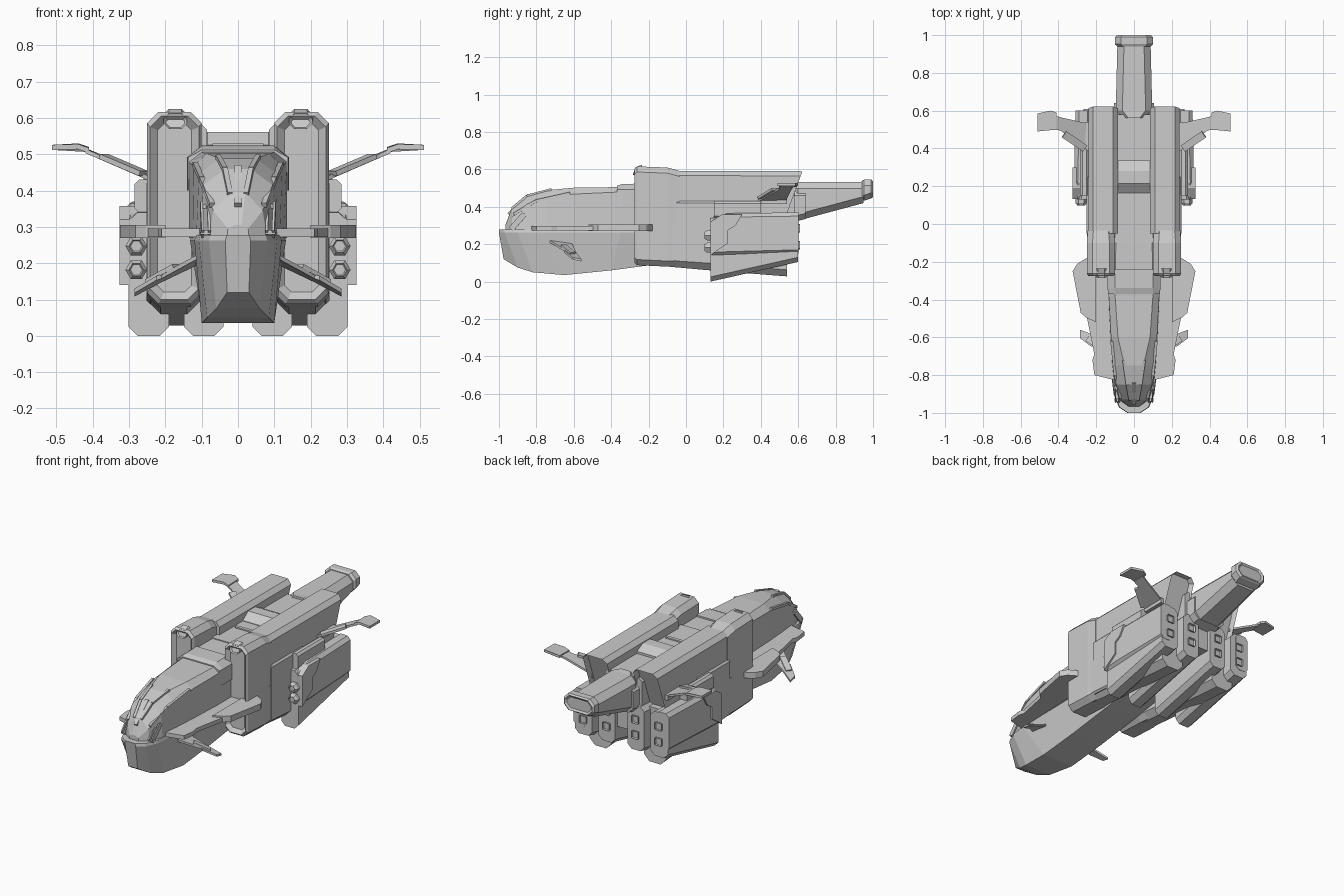
import bpy, bmesh
from mathutils import Vector


def finish(name, bm, mirror):
    bmesh.ops.recalc_face_normals(bm, faces=bm.faces)
    me = bpy.data.meshes.new(name)
    bm.to_mesh(me)
    bm.free()
    ob = bpy.data.objects.new(name, me)
    bpy.context.collection.objects.link(ob)
    if mirror:
        ob.modifiers.new("Mirror", 'MIRROR').use_mirror_merge = False
    return ob


def loft(name, rings, mirror=False, inset=None):
    """Skin closed rings; inset = (which cap, thickness, depth)."""
    bm = bmesh.new()
    vs = [[bm.verts.new(p) for p in r] for r in rings]
    n = len(rings[0])
    for a, b in zip(vs, vs[1:]):
        for i in range(n):
            j = (i + 1) % n
            bm.faces.new((a[i], a[j], b[j], b[i]))
    caps = [bm.faces.new(vs[0]), bm.faces.new(vs[-1])]
    bmesh.ops.recalc_face_normals(bm, faces=bm.faces)
    if inset:
        face = caps[inset[0]]
        bmesh.ops.inset_region(bm, faces=[face], thickness=inset[1])
        move = -face.normal * inset[2]
        for v in face.verts:
            v.co += move
    return finish(name, bm, mirror)


def octo(x0, x1, z0, z1, c, yb, yt=None, cz=None):
    """Chamfered rectangle ring; y runs from yb at the bottom to yt at the top."""
    yt = yb if yt is None else yt
    cz = c if cz is None else cz
    pts = [(x0 + c, z0), (x1 - c, z0), (x1, z0 + cz), (x1, z1 - cz),
           (x1 - c, z1), (x0 + c, z1), (x0, z1 - cz), (x0, z0 + cz)]
    return [(x, yb + (yt - yb) * (z - z0) / (z1 - z0), z) for x, z in pts]


def sym(half):
    return half + [(-x, y, z) for x, y, z in reversed(half)]


def plate(name, top, thick, mirror=True):
    """Thin slab from an outline."""
    return loft(name, [top, [(x, y, z - thick) for x, y, z in top]], mirror)


def beam(name, a, b, w, h, mirror=True):
    a, b = Vector(a), Vector(b)
    d = (b - a).normalized()
    s = d.cross(Vector((0, 0, 1))).normalized() * w / 2
    u = s.cross(d).normalized() * h / 2
    return loft(name, [[p + s + u, p - s + u, p - s - u, p + s - u] for p in (a, b)], mirror)


# lower hull: top edge y, half width, bottom edge y, half width, bottom z
low = [(-1.0, .035, -.975, .03, .12), (-.97, .08, -.90, .06, .075),
       (-.90, .108, -.82, .085, .05), (-.80, .12, -.65, .10, .035),
       (-.35, .132, -.40, .10, .06), (-.10, .13, -.10, .10, .10),
       (.55, .12, .50, .10, .20)]
loft("lower_hull", [sym([(wb, yb, zb), (wt, yt, .262), (wt - .004, yt, .278)])
                    for yt, wt, yb, wb, zb in low])

# upper hull: y, base width, shoulder width and z, top width and z
up = [(-.965, .03, .028, .295, .01, .305), (-.93, .08, .068, .345, .02, .395),
      (-.85, .105, .095, .415, .035, .46), (-.75, .115, .108, .445, .05, .488),
      (-.60, .125, .122, .468, .085, .502), (-.38, .135, .134, .478, .10, .505),
      (-.27, .135, .135, .485, .10, .515), (.10, .11, .11, .49, .09, .52)]
loft("upper_hull", [sym([(b, y, .27), (s, y, zs), (t, y, zt)]) for y, b, s, zs, t, zt in up])

# canopy frame and intake frames on the nose
beam("canopy_centre_rib", (0, -.95, .36), (0, -.84, .465), .02, .015, False)
for i, (a, b) in enumerate([((.022, -.93, .39), (.036, -.85, .458)),
                            ((.036, -.85, .458), (.055, -.72, .492)),
                            ((.072, -.92, .36), (.10, -.80, .432)),
                            ((.10, -.80, .432), (.118, -.62, .472))]):
    beam("canopy_rib_%d" % i, a, b, .014, .014)
for dx in (-.009, .009):
    beam("nose_intake_rail", (.088 + dx, -.935, .28), (.092 + dx, -.865, .36), .007, .03)
for y, z in ((-.93, .285), (-.868, .357)):
    beam("nose_intake_end", (.076, y, z), (.103, y, z), .02, .012)
# raised collar behind the cockpit
loft("cockpit_collar", [sym([(w, y, .40), (w, y, .492), (.10, y, z)])
                        for w, y, z in ((.137, -.37, .512), (.14, -.34, .522), (.14, -.24, .524))])

# chine decks along the nose
plate("chine_deck", [(.09, -.83, .296), (.21, -.80, .296), (.22, -.72, .296), (.21, -.69, .296),
                     (.25, -.49, .296), (.25, -.18, .296), (.09, -.18, .296)], .024)
plate("chine_sponson", [(.20, -.52, .305), (.255, -.495, .305), (.282, -.47, .305), (.325, -.25, .305),
                        (.30, -.21, .305), (.25, -.18, .305), (.20, -.18, .305)], .035)

# small canards
plate("canard", [(.115, -.73, .222), (.21, -.645, .17), (.225, -.65, .165), (.285, -.605, .13),
                 (.285, -.56, .12), (.22, -.585, .155), (.115, -.61, .205)], .012)
beam("canard_panel", (.17, -.655, .192), (.245, -.605, .15), .035, .012)

# twin main pods
loft("pod_collar", [octo(.108, .242, .10, .605, .03, -.275),
                    octo(.10, .25, .088, .616, .03, -.262),
                    octo(.10, .25, .08, .610, .03, -.10),
                    octo(.105, .245, .08, .592, .03, -.035)], True, (0, .022, .02))
loft("pod_collar_notch", [octo(.14, .205, .57, .612, .015, -.285, -.27),
                          octo(.14, .205, .57, .625, .015, -.235)], True, (0, .008, .01))
loft("pod_upper_body", [octo(.085, .242, .28, .592, .025, -.05),
                        octo(.085, .242, .28, .59, .025, .51, .622)], True, (1, .012, .03))
loft("pod_lower_body", [octo(.105, .248, .085, .35, .035, -.15),
                        octo(.105, .248, .06, .35, .035, .13),
                        octo(.105, .248, .028, .35, .035, .54)], True)
loft("pod_side_skin", [octo(.20, .252, .10, .43, .01, -.05),
                       octo(.20, .252, .08, .43, .01, .25)], True)

# centre spine with raised hump
loft("centre_spine", [octo(-.12, .12, .20, .522, .02, y) for y in (-.1, .58)])
loft("spine_hump", [octo(-.092, .092, .45, z, .008, y)
                    for y, z in ((.165, .525), (.215, .562), (.28, .562), (.335, .535))])
beam("spine_step", (0, .07, .522), (0, .09, .522), .14, .015, False)

# tail boom with end cap
loft("tail_boom", [octo(-.06, .06, .42, .535, .03, .56),
                   octo(-.095, .095, .325, .532, .035, .60),
                   octo(-.095, .095, .345, .532, .035, .67),
                   octo(-.088, .088, .42, .534, .035, .95)])
loft("tail_boom_root", [octo(-.105, .105, z, .49, .03, y) for y, z in ((.50, .30), (.64, .335))])
loft("tail_cap", [octo(-.09, .09, .435, .538, .03, .94), octo(-.1, .1, .432, .545, .03, .952),
                  octo(-.1, .1, .445, .545, .03, .99), octo(-.09, .09, .452, .538, .03, 1.0)],
     False, (1, .012, .008))

# engine columns and their square ports
for label, x0, x1 in (("inner", .04, .148), ("outer", .19, .302)):
    loft(label + "_engine", [octo(x0, x1, 0, .34, .025, .13),
                             octo(x0, x1, .105, .365, .025, .60)], True)
    xm = (x0 + x1) / 2
    for z in (.195, .285):
        loft(label + "_engine_port", [octo(xm - .022, xm + .022, z - .022, z + .022, .003, y)
                                      for y in (.58, .61)], True, (1, .007, .02))

# outer nacelle, stepped side armour, and launch tubes
loft("outer_nacelle", [octo(.225, .315, .135, .325, .02, .132),
                       octo(.225, .318, .14, .365, .02, .22),
                       octo(.225, .31, .15, .37, .02, .602)], True)
armour = [(.132, .14), (.132, .32), (.19, .358), (.30, .358), (.265, .30), (.225, .275), (.225, .205), (.165, .165)]
loft("nacelle_armour", [[(x, y, z) for y, z in armour] for x in (.27, .326)], True)
loft("nacelle_top_block", [octo(.24, .285, .34, .43, .012, y) for y in (.15, .40)], True)
for z in (.182, .247):
    def hexa(r, y):
        k = r * .866
        return [(.28 + a, y, z + b) for a, b in
                ((r, 0), (r / 2, k), (-r / 2, k), (-r, 0), (-r / 2, -k), (r / 2, -k))]
    loft("launch_tube", [hexa(.03, .15), hexa(.03, .112), hexa(.02, .098)], True, (1, .004, .005))

# rear wings with flat tips
plate("rear_wing", [(.235, .38, .435), (.39, .495, .502), (.42, .50, .515),
                    (.42, .575, .517), (.39, .565, .505), (.235, .53, .437)], .012)
plate("rear_wing_tip", [(.41, .497, .517), (.44, .497, .528), (.512, .49, .526),
                        (.512, .585, .526), (.44, .60, .53), (.41, .59, .52)], .014)
beam("rear_wing_flap", (.26, .40, .447), (.37, .475, .494), .04, .014)
beam("rear_wing_root", (.245, .40, .43), (.245, .54, .43), .03, .03)
